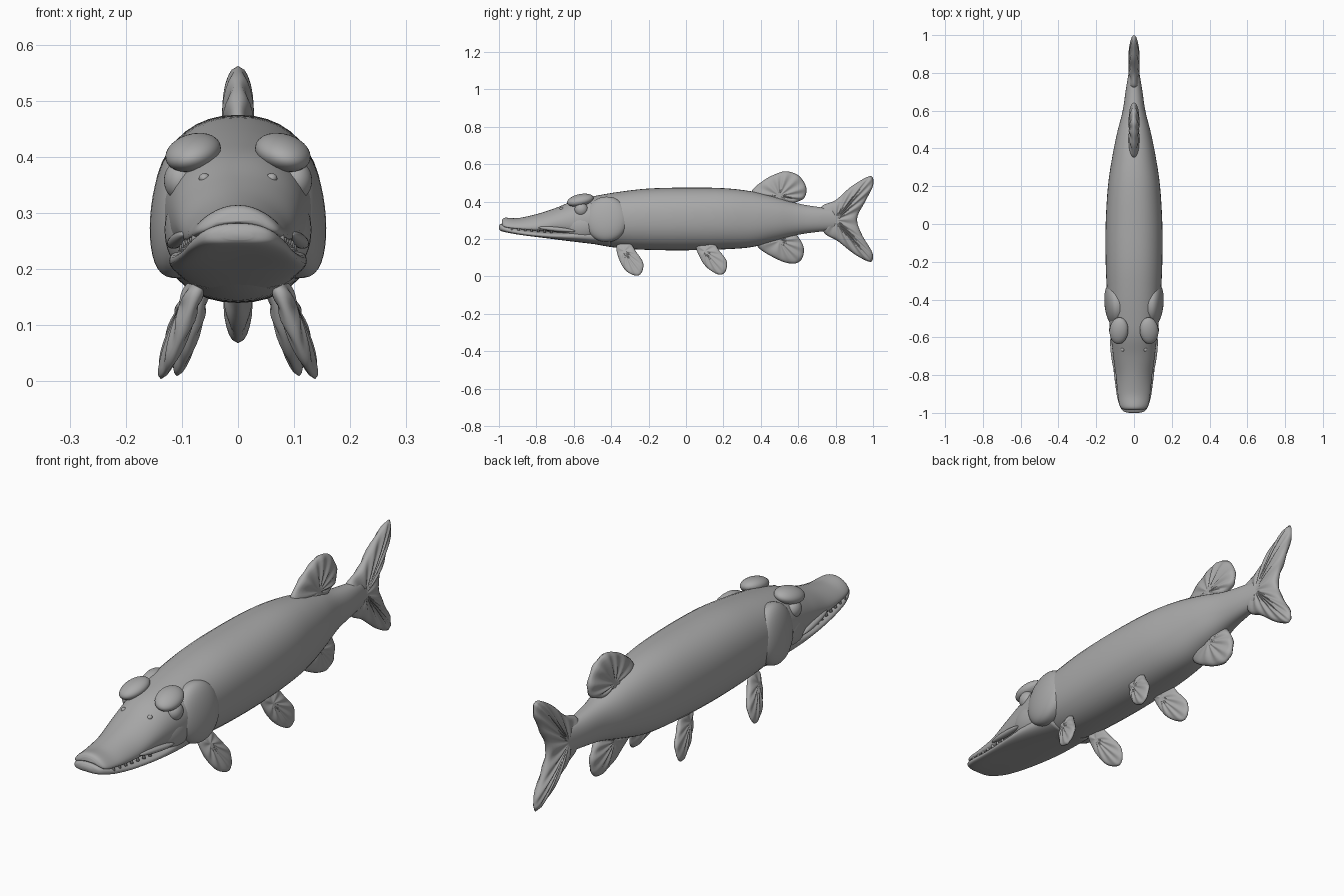
import bpy, bmesh, math
from mathutils import Vector, Matrix

old = bpy.data.objects.get("Cube")
if old:
    bpy.data.objects.remove(old, do_unlink=True)

GREY = (0.4, 0.4, 0.4, 1)
mat = bpy.data.materials.new("plain grey")
mat.use_nodes = True
mat.diffuse_color = GREY
bsdf = mat.node_tree.nodes["Principled BSDF"]
bsdf.inputs["Base Color"].default_value = GREY
bsdf.inputs["Roughness"].default_value = 0.6


def finish(name, bm):
    bmesh.ops.recalc_face_normals(bm, faces=bm.faces[:])
    mesh = bpy.data.meshes.new(name)
    bm.to_mesh(mesh)
    bm.free()
    mesh.materials.append(mat)
    mesh.shade_smooth()
    ob = bpy.data.objects.new(name, mesh)
    bpy.context.collection.objects.link(ob)
    return ob


def spline(points, steps, closed=False):
    """Catmull-Rom curve through points of any dimension."""
    n, out = len(points), []
    for i in range(n if closed else n - 1):
        if closed:
            a, b, c, d = (points[(i + k) % n] for k in (-1, 0, 1, 2))
        else:
            a, b, c, d = (points[min(max(i + k, 0), n - 1)] for k in (-1, 0, 1, 2))
        for s in range(steps):
            t = s / steps
            out.append([0.5 * (2 * q + (r - p) * t + (2 * p - 5 * q + 4 * r - u) * t * t
                               + (3 * q - p - 3 * r + u) * t ** 3)
                        for p, q, r, u in zip(a, b, c, d)])
    if not closed:
        out.append(list(points[-1]))
    return out


def spow(v, p):
    return math.copysign(abs(v) ** p, v)


def loft(name, stations, power=0.9, seg=40):
    """Stations: y, half width, bottom z, top z, droop of the sides."""
    bm, rings = bmesh.new(), []
    for y, w, lo, hi, droop in spline(stations, 6):
        ring = []
        for k in range(seg):
            a = math.tau * k / seg
            u = spow(math.cos(a), power)
            z = (lo + hi) / 2 + (hi - lo) / 2 * spow(math.sin(a), power) - droop * u * u
            ring.append(bm.verts.new((w * u, y, z)))
        rings.append(ring)
    for r, q in zip(rings, rings[1:]):
        for k in range(seg):
            j = (k + 1) % seg
            bm.faces.new((r[k], r[j], q[j], q[k]))
    bm.faces.new(rings[0])
    bm.faces.new(rings[-1])
    return finish(name, bm)


def fin(name, outline, root, thick, place=lambda x, y, z: (x, y, z)):
    """Ribbed paddle, thick at the root and thin along the outline."""
    bm = bmesh.new()
    edge = spline(outline, 8, closed=True)
    n = len(edge)
    rim = [bm.verts.new(place(0, y, z)) for y, z in edge]
    for side in (1, -1):
        prev = bm.verts.new(place(side * thick, *root))
        for s in (0.2, 0.4, 0.6, 0.75, 0.87, 0.95, 1):
            if s == 1:
                ring = rim
            else:
                ring = []
                for i, (y, z) in enumerate(edge):
                    rib = 1 + 0.16 * min(1, 2 * s) * math.cos(math.tau * i / 8)
                    x = side * thick * rib * (1 - s ** 3) ** 0.5
                    ring.append(bm.verts.new(place(x, root[0] + s * (y - root[0]),
                                                   root[1] + s * (z - root[1]))))
            for i in range(n):
                j = (i + 1) % n
                if isinstance(prev, list):
                    bm.faces.new((prev[i], prev[j], ring[j], ring[i]))
                else:
                    bm.faces.new((prev, ring[j], ring[i]))
            prev = ring
    return finish(name, bm)


def blob(name, loc, radii, rot=(0, 0, 0), power=1):
    bm = bmesh.new()
    bmesh.ops.create_uvsphere(bm, u_segments=32, v_segments=20, radius=1)
    for v in bm.verts:
        v.co = Vector((spow(v.co.x, power) * radii[0], v.co.y * radii[1], v.co.z * radii[2]))
    ob = finish(name, bm)
    ob.location, ob.rotation_euler = loc, rot
    return ob


# Body, continuing forward into the upper jaw
loft("body_and_upper_jaw", [
    (-0.985, 0.04, 0.285, 0.3, 0.01), (-0.968, 0.072, 0.274, 0.314, 0.025),
    (-0.9, 0.086, 0.262, 0.312, 0.025), (-0.8, 0.096, 0.25, 0.333, 0.03),
    (-0.7, 0.11, 0.235, 0.365, 0.02), (-0.6, 0.122, 0.2, 0.405, 0.01),
    (-0.5, 0.132, 0.175, 0.428, 0), (-0.36, 0.143, 0.152, 0.452, 0),
    (-0.2, 0.15, 0.142, 0.47, 0), (0, 0.15, 0.14, 0.475, 0),
    (0.2, 0.138, 0.145, 0.472, 0), (0.35, 0.116, 0.157, 0.455, 0),
    (0.48, 0.09, 0.19, 0.425, 0), (0.6, 0.06, 0.223, 0.39, 0),
    (0.72, 0.042, 0.24, 0.37, 0), (0.86, 0.018, 0.255, 0.355, 0)])

# Lower jaw, jutting a little past the upper one
loft("lower_jaw", [
    (-1, 0.025, 0.252, 0.27, 0), (-0.986, 0.062, 0.242, 0.282, 0.005),
    (-0.93, 0.086, 0.23, 0.27, 0.008), (-0.85, 0.099, 0.218, 0.254, 0.008),
    (-0.75, 0.111, 0.205, 0.243, 0.005), (-0.65, 0.12, 0.192, 0.238, 0),
    (-0.55, 0.122, 0.18, 0.25, 0), (-0.4, 0.11, 0.162, 0.26, 0)], power=0.8)

# Head details on both sides
for side, label in ((1, "left"), (-1, "right")):
    blob(label + "_gill_cover", (side * 0.1, -0.425, 0.305), (0.054, 0.118, 0.122),
         (0, side * -0.12, side * -0.1), 0.75)
    blob(label + "_cheek", (side * 0.085, -0.56, 0.27), (0.045, 0.1, 0.075),
         (0, 0, side * -0.1))
    blob(label + "_brow", (side * 0.08, -0.565, 0.408), (0.05, 0.072, 0.031),
         (0.22, side * 0.2, side * 0.15))
    blob(label + "_eye", (side * 0.102, -0.56, 0.358), (0.03, 0.036, 0.036))
    blob(label + "_nostril", (side * 0.06, -0.665, 0.362), (0.01, 0.011, 0.009))
    blob(label + "_lip_fold", (side * 0.108, -0.69, 0.252), (0.014, 0.1, 0.012),
         (-0.1, 0, side * -0.12))

    # Teeth in the mouth gap
    bm = bmesh.new()
    for k in range(7):
        y = -0.93 + 0.035 * k
        spot = Matrix.Translation((side * (0.078 + 0.1 * (y + 0.93)), y, 0.26 - 0.07 * (y + 0.93)))
        bmesh.ops.create_cone(bm, cap_ends=True, segments=8, radius1=0.007,
                              radius2=0.001, depth=0.025, matrix=spot)
    finish(label + "_teeth", bm)

    # Paired fins, splayed outward and twisted slightly
    def splay(x0, slope, y0):
        return lambda x, y, z: (side * (x0 + slope * (0.165 - z) + 0.15 * (y - y0) + x), y, z)

    fin(label + "_pectoral_fin",
        [(-0.37, 0.165), (-0.357, 0.09), (-0.32, 0.03), (-0.265, 0.004), (-0.235, 0.025),
         (-0.23, 0.075), (-0.265, 0.13), (-0.305, 0.18)],
        (-0.33, 0.135), 0.017, splay(0.079, 0.3, -0.33))
    fin(label + "_pelvic_fin",
        [(0.055, 0.175), (0.075, 0.1), (0.115, 0.045), (0.175, 0.01), (0.21, 0.025),
         (0.218, 0.08), (0.18, 0.135), (0.14, 0.18)],
        (0.1, 0.135), 0.017, splay(0.07, 0.17, 0.1))

# Fins on the centre line
fin("dorsal_fin",
    [(0.35, 0.45), (0.41, 0.51), (0.48, 0.548), (0.54, 0.562), (0.605, 0.537),
     (0.643, 0.475), (0.632, 0.42), (0.585, 0.395), (0.5, 0.36), (0.4, 0.39)],
    (0.5, 0.43), 0.026)
fin("anal_fin",
    [(0.38, 0.165), (0.475, 0.098), (0.565, 0.068), (0.617, 0.09), (0.63, 0.15),
     (0.605, 0.205), (0.57, 0.24), (0.5, 0.25), (0.42, 0.23)],
    (0.5, 0.19), 0.024)
fin("tail_fin",
    [(0.72, 0.365), (0.8, 0.408), (0.88, 0.478), (0.965, 0.53), (0.998, 0.53),
     (0.998, 0.48), (0.955, 0.395), (0.915, 0.31), (0.94, 0.225), (0.993, 0.135),
     (0.998, 0.09), (0.975, 0.08), (0.9, 0.12), (0.81, 0.19), (0.735, 0.24)],
    (0.8, 0.302), 0.027)
